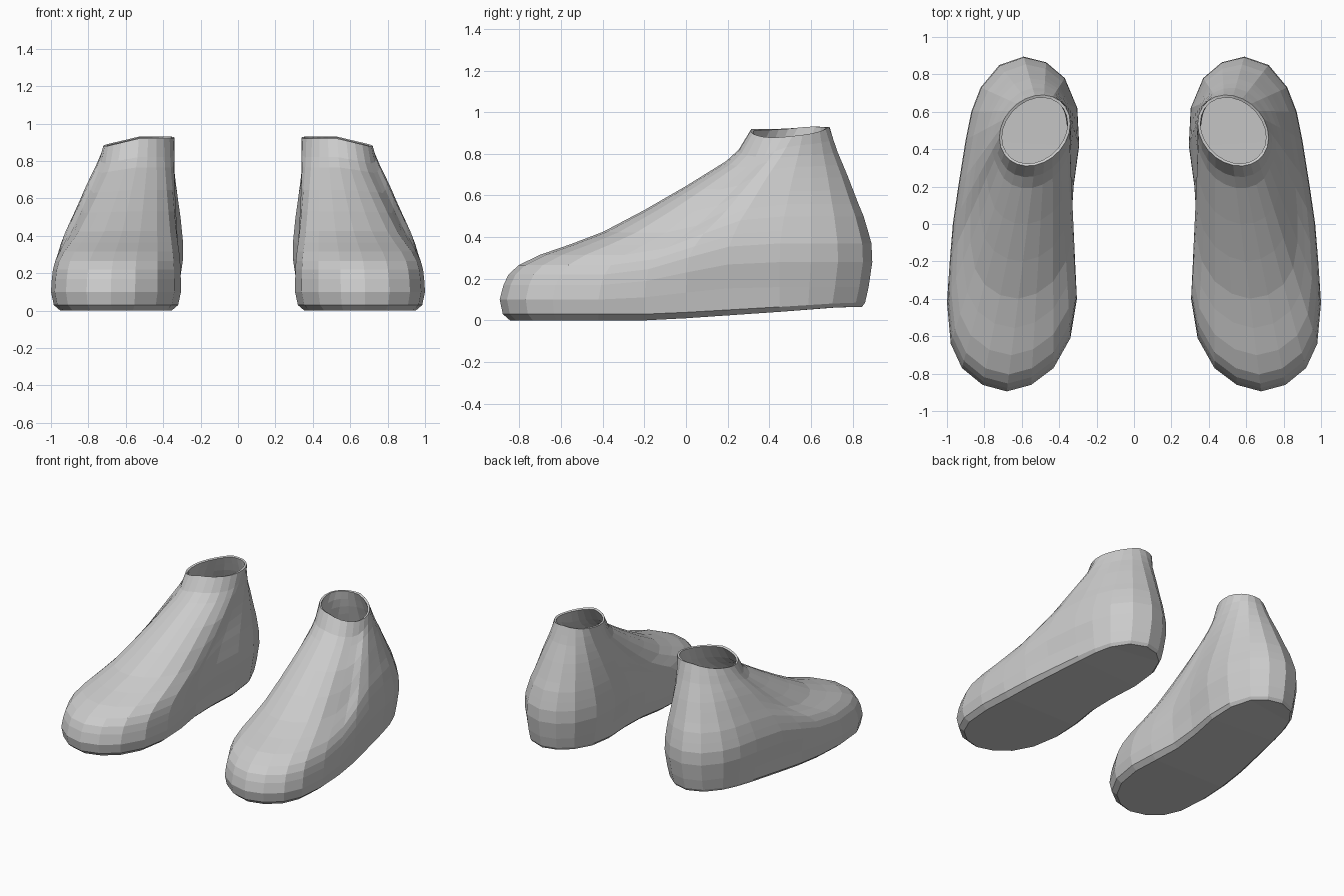
import bpy
import math
from mathutils import Vector

if "Cube" in bpy.data.objects:
    bpy.data.objects.remove(bpy.data.objects["Cube"])

# Widest plan outline of one shoe: toe, outer side, heel, inner side
OUTLINE = [(.68, -.895), (.81, -.86), (.92, -.77), (.98, -.64), (1.0, -.42), (.988, -.2),
           (.97, 0), (.94, .2), (.9, .45), (.87, .6), (.82, .73), (.72, .85),
           (.59, .895), (.47, .865), (.37, .78), (.303, .62), (.293, .42), (.323, .2),
           (.335, 0), (.315, -.2), (.305, -.4), (.34, -.61), (.43, -.77), (.55, -.86)]
N = len(OUTLINE)

# Rising profiles, one entry per ring: (inset, travel towards ankle opening, height)
TOE = [(.05, 0, 0), (.015, 0, .03), (0, 0, .1), (0, .015, .17), (0, .035, .22),
       (0, .075, .265), (0, .16, .315), (0, .28, .365), (0, .41, .425), (0, .575, .53),
       (0, .74, .645), (0, .9, .765), (0, .95, .82), (0, 1, .92)]
HEEL = [(.05, 0, .065), (.035, 0, .085), (.018, 0, .16), (0, 0, .28), (0, .02, .37),
        (0, .1, .43), (0, .2, .5), (0, .32, .56), (0, .44, .625), (0, .56, .69),
        (0, .68, .75), (0, .8, .81), (0, .9, .87), (0, 1, .93)]


def clamp(v):
    return max(0.0, min(1.0, v))


def ring_point(j, i):
    x, y = OUTLINE[i]
    a = math.tau * i / N - math.pi / 2
    ankle = Vector((.53 + .19 * math.cos(a), .5 + .19 * math.sin(a - .2)))
    t = clamp((y + .4) / .75)
    w = t * t * (3 - 2 * t)
    if j < 2:                       # sole lifts gently towards the heel
        w = clamp((y + .15) / .95)
    inset, s, z = (f + (h - f) * w for f, h in zip(TOE[j], HEEL[j]))
    p = Vector((x, y))
    spine = Vector((.64, max(-.5, min(.5, y))))
    p += (spine - p).normalized() * inset
    p = p.lerp(ankle, s)
    z -= .045 * max(0, math.cos(a)) * s ** 3   # opening dips on the outer side
    return p.x, p.y, z


verts = [ring_point(j, i) for j in range(len(TOE)) for i in range(N)]
faces = []
# Upper
for j in range(len(TOE) - 1):
    for i in range(N):
        k = (i + 1) % N
        faces.append((j * N + i, j * N + k, (j + 1) * N + k, (j + 1) * N + i))
# Sole
for i in range(N // 2):
    faces.append(tuple(dict.fromkeys((i, (N - i) % N, N - i - 1, i + 1))))

mesh = bpy.data.meshes.new("shoe_pair")
mesh.from_pydata(verts, [], faces)
mesh.update()
shoes = bpy.data.objects.new("shoe_pair", mesh)
bpy.context.collection.objects.link(shoes)

# Wall thickness, then the other shoe
wall = shoes.modifiers.new("wall", "SOLIDIFY")
wall.thickness = .015
wall.offset = -1
mirror = shoes.modifiers.new("other_shoe", "MIRROR")
mirror.use_axis = (True, False, False)
mirror.use_mirror_merge = False
